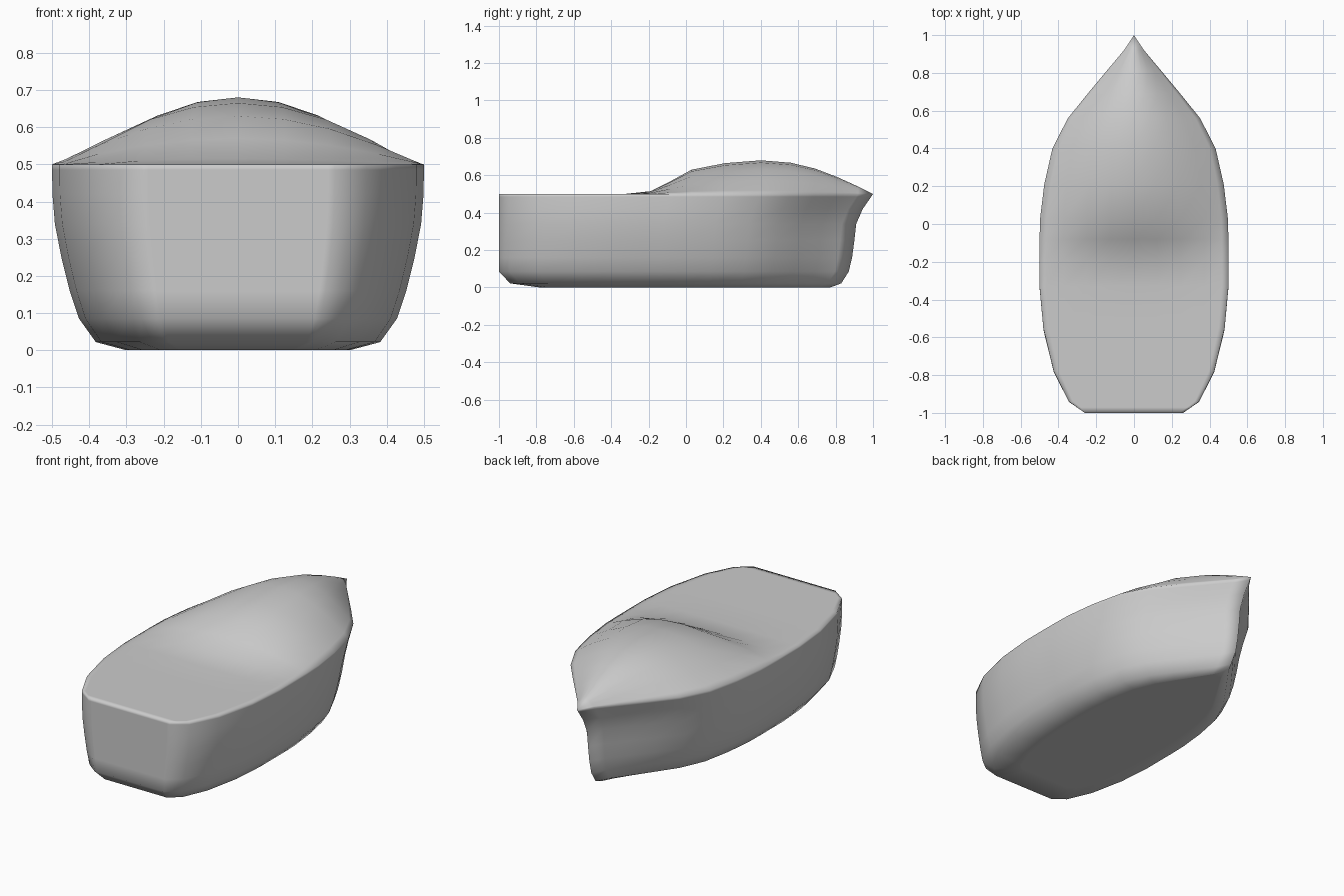
import bpy, bmesh

cube = bpy.data.objects.get("Cube")
if cube:
    bpy.data.objects.remove(cube, do_unlink=True)

# Deck stations from stern to bow: y, half width, crown height
STATIONS = [(-1, .26, 0), (-.97, .303, 0), (-.94, .345, 0), (-.78, .425, 0),
            (-.55, .48, 0), (-.33, .5, 0), (-.19, .5, .015), (-.08, .5, .07),
            (.03, .497, .13), (.21, .475, .165), (.4, .432, .18), (.56, .35, .167),
            (.69, .245, .136), (.81, .145, .09), (.92, .053, .04), (1, 0, 0)]
# Hull levels from keel to rim: z, width scale, stern y, bow y
LEVELS = [(0, .6, -.78, .77), (.022, .765, -.94, .83), (.085, .855, -1, .87),
          (.16, .905, -1, .888), (.25, .95, -1, .9), (.34, .985, -1, .91),
          (.42, .998, -1, .945), (.485, 1, -1, .99), (.5, 1, -1, 1)]
ACROSS = [-1, -.93, -.75, -.5, -.25, 0, .25, .5, .75, .93, 1]

bm = bmesh.new()


def point(level, station, t, crown=0):
    """Vertex at a level, a station and a fraction t of the half width."""
    z, scale, stern, bow = level
    y, half, rise = station
    y = stern + (y + 1) / 2 * (bow - stern)
    return bm.verts.new((half * scale * t, y, z + crown * rise * (1 - t * t) ** 1.1))


def skin(rows):
    """Join neighbouring rows of vertices with quads."""
    for a, b in zip(rows, rows[1:]):
        for i in range(len(a) - 1):
            bm.faces.new((a[i], a[i + 1], b[i + 1], b[i]))


# Crowned deck and flat bottom
skin([[point(LEVELS[-1], s, t, 1) for t in ACROSS] for s in STATIONS])
skin([[point(LEVELS[0], s, t) for t in ACROSS] for s in STATIONS])

# Closed loops of the side walls and transom
loop = [(STATIONS[0], t) for t in ACROSS]
loop += [(s, 1) for s in STATIONS[1:]]
loop += [(s, -1) for s in STATIONS[-2::-1]]
skin([[point(level, s, t) for s, t in loop] for level in LEVELS])

bmesh.ops.remove_doubles(bm, verts=bm.verts, dist=.0005)
bmesh.ops.recalc_face_normals(bm, faces=bm.faces)
for face in bm.faces:
    face.smooth = True

mesh = bpy.data.meshes.new("boat_hull")
bm.to_mesh(mesh)
bm.free()
hull = bpy.data.objects.new("boat_hull", mesh)
bpy.context.collection.objects.link(hull)

# Plain grey finish
grey = bpy.data.materials.new("plain_grey")
grey.use_nodes = True
grey.diffuse_color = (.6, .6, .6, 1)
grey.node_tree.nodes["Principled BSDF"].inputs["Base Color"].default_value = (.6, .6, .6, 1)
mesh.materials.append(grey)
